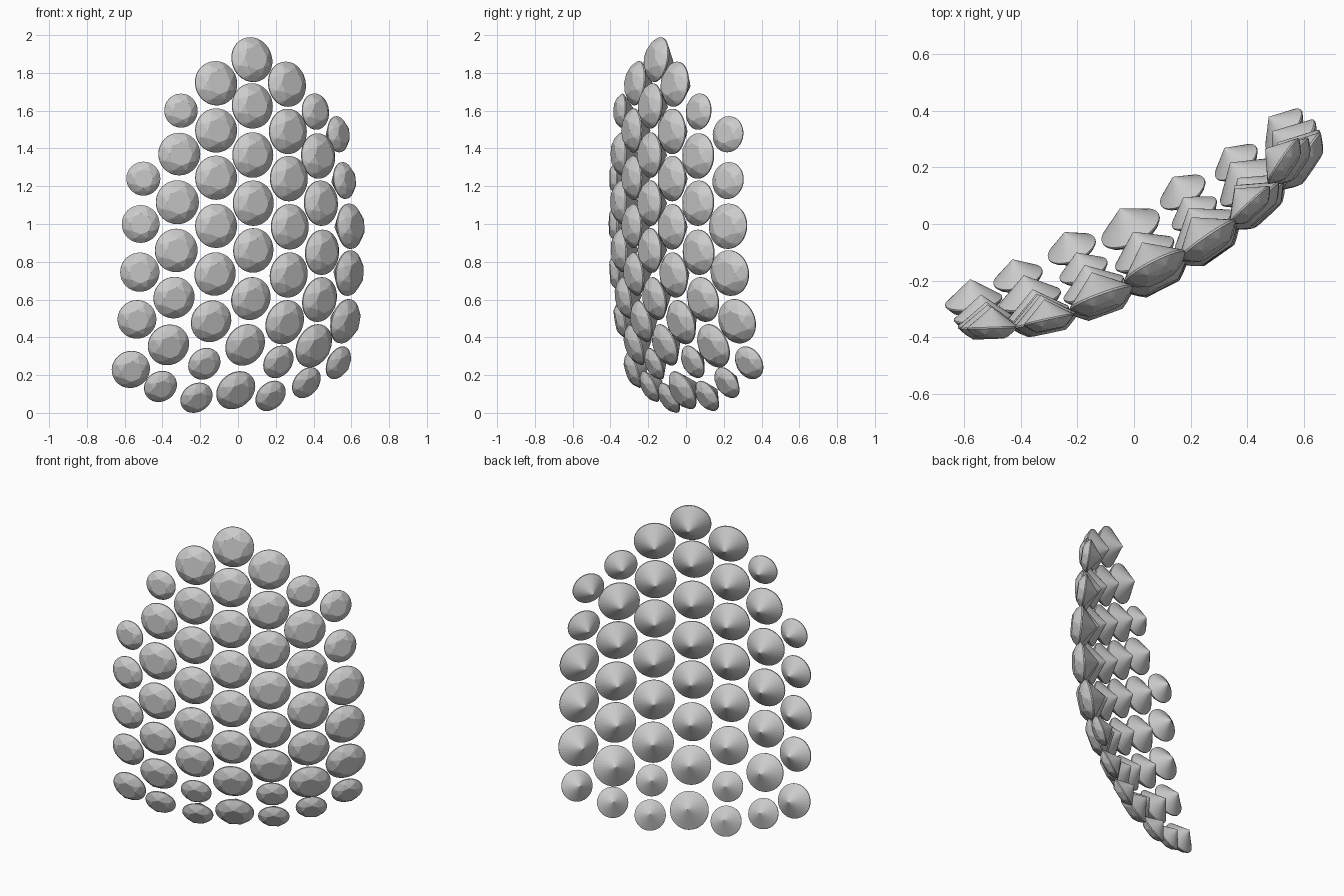
import bpy, bmesh, math
from mathutils import Matrix, Vector

if "Cube" in bpy.data.objects:
    bpy.data.objects.remove(bpy.data.objects["Cube"])


def ring(bm, n, r, z, offset=0.0):
    for i in range(n):
        a = 2 * math.pi * (i + offset) / n
        bm.verts.new((r * math.cos(a), r * math.sin(a), z))


# One unit-radius brilliant-cut gem, table facing +z, shared by every setting
bm = bmesh.new()
ring(bm, 8, 0.55, 0.40)           # table
ring(bm, 8, 0.81, 0.25, 0.5)      # crown points
ring(bm, 32, 1.0, 0.03)           # girdle, upper edge
ring(bm, 32, 1.0, -0.03)          # girdle, lower edge
bm.verts.new((0, 0, -0.82))       # pavilion point
bmesh.ops.convex_hull(bm, input=bm.verts[:])
bmesh.ops.dissolve_limit(bm, angle_limit=0.01, verts=bm.verts[:], edges=bm.edges[:])
bmesh.ops.recalc_face_normals(bm, faces=bm.faces[:])
gem_mesh = bpy.data.meshes.new("gem")
bm.to_mesh(gem_mesh)
bm.free()

# Columns: x, y, facing angle, lean of the top, strength of bottom curve, [(z, radius)]
columns = [
    (-0.525, -0.36, 2, 0.06, 0.75,
     [(1.25, .09), (1.01, .10), (.755, .104), (.505, .103), (.24, .102)]),
    (-0.335, -0.335, 12, 0.04, 0.95,
     [(1.61, .09), (1.38, .113), (1.125, .116), (.87, .115), (.62, .111), (.37, .112), (.15, .09)]),
    (-0.125, -0.27, 20, 0.0, 1.0,
     [(1.755, .118), (1.505, .117), (1.255, .117), (1.0, .117), (.745, .115), (.495, .113),
      (.27, .09), (.09, .09)]),
    (0.073, -0.18, 27, -0.01, 1.0,
     [(1.88, .12), (1.635, .12), (1.375, .12), (1.12, .12), (.87, .118), (.615, .115),
      (.37, .115), (.13, .112)]),
    (0.265, -0.065, 35, -0.02, 1.0,
     [(1.75, .12), (1.5, .12), (1.25, .12), (.995, .12), (.74, .12), (.49, .12),
      (.28, .092), (.10, .09)]),
    (0.437, 0.072, 43, -0.06, 1.0,
     [(1.605, .096), (1.37, .12), (1.12, .12), (.86, .12), (.61, .12), (.365, .12), (.17, .09)]),
    (0.583, 0.23, 56, -0.13, 1.0,
     [(1.485, .096), (1.24, .098), (.998, .12), (.75, .121), (.495, .12), (.275, .092)]),
]


def sweep(z):
    """How far the curved sheet bends back at height z."""
    return 0.236 * max(0, 1 - z) ** 2.33 + 0.25 * max(0, z - 1.5) ** 2


def place(col, z):
    x, y, _, lean, k, _ = col
    bend = k * sweep(z)
    shift = -0.55 * bend if z < 1 else lean * (z - 1)
    return Vector((x + shift, y + bend, z))


# Set the gems tangent to the curved sheet
gems = []
for c, col in enumerate(columns):
    for r, (z, radius) in enumerate(col[5]):
        az = math.radians(col[2] + (29 - col[2]) * 2 * sweep(z))
        across = Vector((math.cos(az), math.sin(az), 0))
        along = place(col, z + 0.02) - place(col, z - 0.02)
        normal = across.cross(along).normalized()
        up = normal.cross(across)
        rot = Matrix((across, up, normal)).transposed().to_4x4()
        ob = bpy.data.objects.new(f"gem_column{c + 1}_row{r + 1}", gem_mesh)
        ob.matrix_world = Matrix.Translation(place(col, z)) @ rot @ Matrix.Scale(radius, 4)
        bpy.context.collection.objects.link(ob)
        gems.append(ob)

# Centre the set and stand it on the ground
bpy.context.view_layer.update()
pts = [ob.matrix_world @ v.co for ob in gems for v in gem_mesh.vertices]
lo = [min(p[i] for p in pts) for i in range(3)]
hi = [max(p[i] for p in pts) for i in range(3)]
move = Vector((-(lo[0] + hi[0]) / 2, -(lo[1] + hi[1]) / 2, -lo[2]))
for ob in gems:
    ob.location += move
